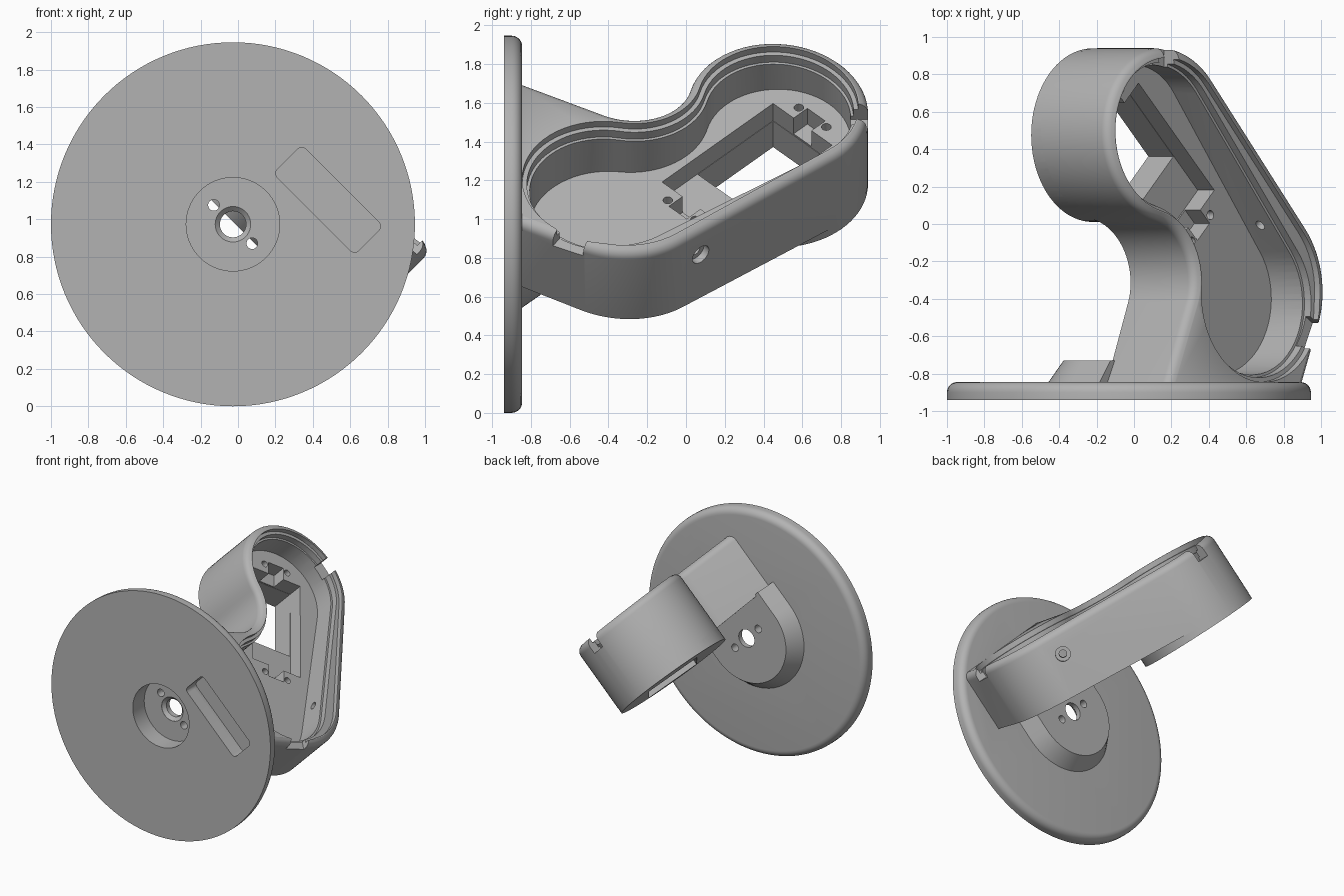
import bpy, bmesh, math
from mathutils import Vector, Matrix

if "Cube" in bpy.data.objects:
    bpy.data.objects.remove(bpy.data.objects["Cube"])

S = math.sqrt(0.5)
# Tilted frame: X = across the tray, Y = depth, Z = out of the tray opening
FRAME = Matrix(((S, 0, S, -0.027), (0, 1, 0, 0), (-S, 0, S, 0.973), (0, 0, 0, 1)))
GREY = bpy.data.materials.new("grey_plastic")
GREY.diffuse_color = (0.45, 0.45, 0.45, 1)
GREY.use_nodes = True
GREY.node_tree.nodes["Principled BSDF"].inputs["Base Color"].default_value = GREY.diffuse_color


def loft(name, rings):
    """Closed solid through matching rings of points, with capped ends."""
    bm = bmesh.new()
    loops = [[bm.verts.new(FRAME @ Vector(p)) for p in ring] for ring in rings]
    n = len(loops[0])
    for a, b in zip(loops, loops[1:]):
        for i in range(n):
            j = (i + 1) % n
            bm.faces.new((a[i], a[j], b[j], b[i]))
    caps = [bm.faces.new(loops[0][::-1]), bm.faces.new(loops[-1])]
    bmesh.ops.recalc_face_normals(bm, faces=bm.faces)
    bmesh.ops.triangulate(bm, faces=caps)
    me = bpy.data.meshes.new(name)
    bm.to_mesh(me)
    bm.free()
    me.materials.append(GREY)
    ob = bpy.data.objects.new(name, me)
    bpy.context.collection.objects.link(ob)
    return ob


def slope(v, k=0.06):
    """The rim and underside sink slightly toward the head end."""
    return -k * (v + 0.4)


def prism(name, pts, w0, w1, sloped=False):
    return loft(name, [[(u, v, w + (slope(v) if sloped else 0)) for u, v in pts] for w in (w0, w1)])


def rod(name, start, axis, profile, n=40):
    """Turned solid; profile lists (distance along axis, radius)."""
    q = Vector(axis).to_track_quat('Z', 'Y')
    return loft(name, [[Vector(start) + q @ Vector((r * math.cos(2 * math.pi * i / n),
                r * math.sin(2 * math.pi * i / n), d)) for i in range(n)] for d, r in profile])


def box(name, centre, size, w0, w1, angle=0.0):
    c, s = math.cos(angle), math.sin(angle)
    pts = [(centre[0] + c * a - s * b, centre[1] + s * a + c * b)
           for a, b in ((-size[0] / 2, -size[1] / 2), (size[0] / 2, -size[1] / 2),
                        (size[0] / 2, size[1] / 2), (-size[0] / 2, size[1] / 2))]
    return prism(name, pts, w0, w1)


def boolean(ob, other, op='DIFFERENCE', keep=False):
    m = ob.modifiers.new("cut", 'BOOLEAN')
    m.operation, m.object, m.solver = op, other, 'EXACT'
    bpy.context.view_layer.objects.active = ob
    bpy.ops.object.modifier_apply(modifier=m.name)
    bm = bmesh.new()
    bm.from_mesh(ob.data)
    bmesh.ops.triangulate(bm, faces=[f for f in bm.faces if len(f.verts) > 4])
    bm.to_mesh(ob.data)
    bm.free()
    if not keep:
        bpy.data.objects.remove(other)


# ---- Tray outline: head lobe, straight side, base lobe, concave neck ----
H, RH = Vector((-0.285, 0.475)), 0.465
B_OUT, RB_OUT = Vector((0.352, -0.335)), 0.497
RN = 0.316
FRONT, SLANT = -0.85, math.radians(-25)
d = B_OUT - H
ra, rb, L = RH + RN, RB_OUT + RN, d.length
k = (ra * ra - rb * rb + L * L) / (2 * L)
e = d / L
N = H + e * k + Vector((e.y, -e.x)) * math.sqrt(ra * ra - k * k)   # neck centre
B_IN = Vector((0.345, -0.40))                                      # cavity lobe sits nearer the disc
RB_IN = (B_IN - N).length - RN


def ang(v):
    return math.atan2(v.y, v.x)


def side_angle(b, r):
    return ang(H - b) - math.acos((r - RH) / (H - b).length)


def arc(c, r, a0, a1, n):
    return [(c.x + r * math.cos(a0 + (a1 - a0) * i / n),
             c.y + r * math.sin(a0 + (a1 - a0) * i / n)) for i in range(n + 1)]


def outline(off, skirt=False, b=B_OUT, r=RB_OUT):
    t = side_angle(b, r)
    pts = arc(H, RH - off, t, ang(N - H) % (2 * math.pi), 40)
    end = SLANT if skirt else ang(b - N)
    pts += arc(N, RN + off, ang(H - N), end, 20)[0 if skirt else 1:]
    if skirt:
        right = arc(b, r - off, SLANT, t, 20)
        for p in (pts[-1], right[0]):
            pts.append((p[0] + (p[1] - FRONT) * math.tan(SLANT), FRONT))
        return pts + right
    return pts + arc(b, r - off, ang(N - b) % (2 * math.pi), t + 2 * math.pi, 40)[1:]


# ---- Tray body with rounded rim and deeper head ----
TOP, FIL = 0.65, 0.055
layers = [(TOP - FIL + FIL * math.sin(t), FIL * (1 - math.cos(t)))
          for t in (i * math.pi / 12 for i in range(6))] + [(TOP, FIL * 0.8)]
tray = loft("tray_body", [[(u, v, 0.165 + slope(v, 0.09)) for u, v in outline(0, True)]]
            + [[(u, v, w + slope(v)) for u, v in outline(off, True)] for w, off in layers])
boolean(tray, rod("head_drum", (H.x, H.y, 0.01), (0, 0, 1), [(0, RH - 0.001), (0.28, RH - 0.001)], 80), 'UNION')

# Stepped lid seat and main cavity
FLOOR = 0.325
for b, r in ((B_OUT, RB_OUT), (B_IN, RB_IN)):
    boolean(tray, prism("lid_step", outline(0.051, False, b, r), 0.61, 0.9, True))
boolean(tray, prism("lid_seat", outline(0.075, False, B_IN, RB_IN), 0.56, 0.9, True))
boolean(tray, prism("cavity", outline(0.09, False, B_IN, RB_IN), FLOOR, 0.9))

# Motor window, end tabs and screw holes
WIN, WA = Vector((-0.118, 0.315)), math.radians(135)
P, Q = Vector((-S, S)), Vector((S, S))
boolean(tray, box("window_upper", WIN, (0.81, 0.43), 0.20, 0.7, WA))
boolean(tray, box("window_through", WIN + P * 0.128, (0.55, 0.426), -0.2, 0.7, WA))
for side in (-1, 1):
    boolean(tray, box("tab_notch", WIN + P * 0.44 * side, (0.13, 0.13), 0.21, 0.7, WA))
    for q in (-0.1, 0.1):
        c = WIN + P * 0.478 * side + Q * q
        boolean(tray, rod("screw_hole", (c.x, c.y, 0.2), (0, 0, 1), [(0, 0.025), (0.3, 0.025)], 16))

# Rim notches at the head end and the base lobe
boolean(tray, box("head_notch", (-0.25, 0.92), (0.11, 0.25), 0.46, 0.8))
BN = math.radians(-33)
bc = B_OUT + Vector((math.cos(BN), math.sin(BN))) * 0.48
boolean(tray, box("base_notch", bc, (0.20, 0.17), 0.58, 0.8, BN))

# Countersunk screw hole in the straight side wall
T = side_angle(B_OUT, RB_OUT)
nrm = Vector((math.cos(T), math.sin(T)))
hp = B_OUT + nrm * (RB_OUT + 0.02) + Vector((-nrm.y, nrm.x)) * 0.12
boolean(tray, rod("side_hole", (hp.x, hp.y, 0.435), (-nrm.x, -nrm.y, 0),
                  [(0, 0.055), (0.06, 0.055), (0.061, 0.028), (0.2, 0.028)], 24))

# ---- Mounting disc with rounded back edge ----
R, Y0, Y1, F = 0.973, -0.94, -0.845, 0.055
prof = [(0, R)] + [(Y1 - Y0 - F + F * math.sin(t), R - F * (1 - math.cos(t)))
                   for t in (i * math.pi / 12 for i in range(7))]
disc = rod("mounting_disc", (0, Y0, 0), (0, 1, 0), prof, 128)


# ---- Chamfered hub boss behind the disc ----
def stadium(r, y):
    half = [(r * math.cos(t), y, -r * math.sin(t)) for t in (i * math.pi / 32 for i in range(33))]
    return half + [(-r, y, 0.21), (r, y, 0.21)]


boss = loft("hub_boss", [stadium(0.43, -0.86), stadium(0.43, -0.845), stadium(0.35, -0.73)])

# Hub recess, shaft hole, screw holes and cable slot pass through the joined parts
cutters = [rod("hub_recess", (0, -1, 0), (0, 1, 0), [(0, 0.25), (0.205, 0.25)], 64),
           rod("shaft_hole", (0, -1, 0), (0, 1, 0),
               [(0, 0.095), (0.206, 0.095), (0.23, 0.07), (0.35, 0.07)], 40)]
for s in (-1, 1):
    cutters.append(rod("hub_screw_hole", (0.145 * s, -1, 0), (0, 1, 0), [(0, 0.03), (0.35, 0.03)], 20))
slot = []
for cu, cw, a0 in ((0.545, 0.53, 0), (-0.01, 0.53, 90), (-0.01, 0.375, 180), (0.545, 0.375, 270)):
    slot += [(cu + 0.03 * math.cos(math.radians(a0 + t)), cw + 0.03 * math.sin(math.radians(a0 + t)))
             for t in (0, 30, 60, 90)]
cutters.append(loft("cable_slot", [[(u, y, w) for u, w in slot] for y in (-1, -0.82)]))
for c in cutters:
    for ob in (disc, boss, tray):
        boolean(ob, c, keep=True)
    bpy.data.objects.remove(c)

# Smooth curved faces, keep crisp edges
for ob in (disc, boss, tray):
    bpy.ops.object.select_all(action='DESELECT')
    ob.select_set(True)
    bpy.context.view_layer.objects.active = ob
    bpy.ops.object.shade_smooth_by_angle(angle=math.radians(30))
